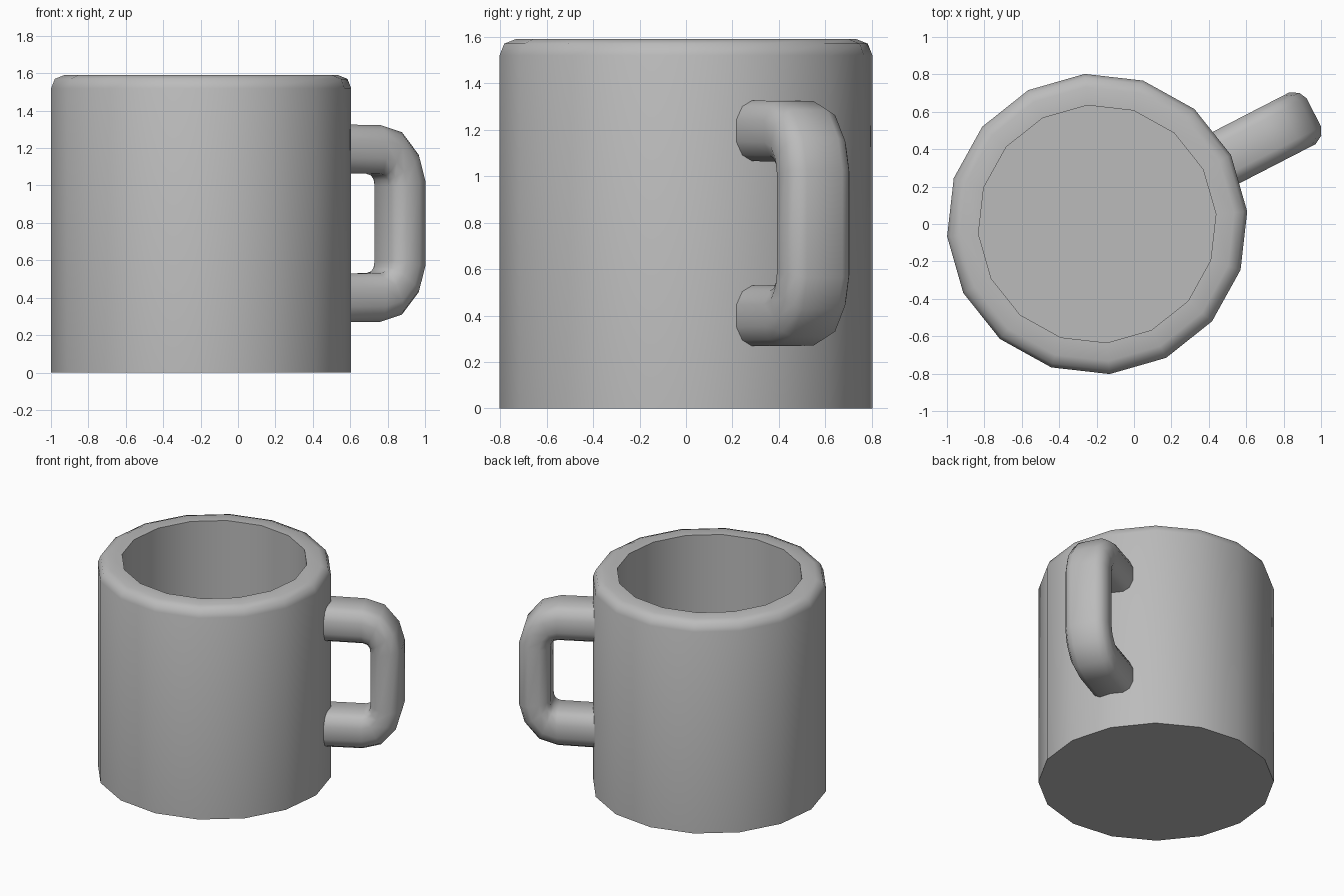
import bpy, bmesh, math
from mathutils import Vector

if "Cube" in bpy.data.objects:
    bpy.data.objects.remove(bpy.data.objects["Cube"], do_unlink=True)

CENTRE = Vector((-0.197, 0.0, 0.0))
SIDES = 16
TURN = math.radians(4.75)
HANDLE_ANGLE = TURN + math.tau / SIDES

grey = bpy.data.materials.new("grey_ceramic")
grey.use_nodes = True
colour = (0.5, 0.5, 0.5, 1.0)
grey.diffuse_color = colour
grey.node_tree.nodes["Principled BSDF"].inputs["Base Color"].default_value = colour


def skin_rings(name, rings):
    """Join closed rings of points into a capped, smooth surface."""
    bm = bmesh.new()
    loops = [[bm.verts.new(p) for p in ring] for ring in rings]
    n = len(loops[0])
    for a, b in zip(loops, loops[1:]):
        for i in range(n):
            j = (i + 1) % n
            bm.faces.new((a[i], a[j], b[j], b[i]))
    bm.faces.new(loops[0][::-1])
    bm.faces.new(loops[-1])
    bmesh.ops.recalc_face_normals(bm, faces=bm.faces)
    mesh = bpy.data.meshes.new(name)
    bm.to_mesh(mesh)
    bm.free()
    mesh.materials.append(grey)
    obj = bpy.data.objects.new(name, mesh)
    bpy.context.collection.objects.link(obj)
    bpy.ops.object.select_all(action='DESELECT')
    obj.select_set(True)
    bpy.context.view_layer.objects.active = obj
    bpy.ops.object.shade_smooth_by_angle(angle=math.radians(50))
    return obj


# Mug body: outer wall, rounded rim, inner wall and floor as (radius, height)
profile = [(0.805, 0), (0.805, 1.52), (0.785, 1.57), (0.735, 1.59),
           (0.637, 1.59), (0.637, 0.17)]
angles = [TURN + math.tau * i / SIDES for i in range(SIDES)]
skin_rings("mug_body", [
    [CENTRE + Vector((r * math.cos(a), r * math.sin(a), z)) for a in angles]
    for r, z in profile])

# Handle: rounded cross-section swept round a bracket-shaped path
quarter = [(1, 0.36), (0.83, 0.8), (0.55, 1)]
section = (quarter + [(-s, t) for s, t in quarter[::-1]]
           + [(-s, -t) for s, t in quarter] + [(s, -t) for s, t in quarter[::-1]])
HALF_WIDTH = 0.155
MID_HEIGHT = 0.797
out = Vector((math.cos(HANDLE_ANGLE), math.sin(HANDLE_ANGLE), 0))
side = Vector((-out.y, out.x, 0))

# Outer and inner edge of each upper ring, as (reach, height)
upper = [((0.70, 1.327), (0.70, 1.065)), ((1.034, 1.323), (1.036, 1.063)),
         ((1.163, 1.285), (1.066, 1.053)), ((1.264, 1.165), (1.083, 1.03)),
         ((1.303, 1.03), (1.088, 0.995))]
lower = [tuple((d, 2 * MID_HEIGHT - z) for d, z in pair) for pair in upper[::-1]]


def handle_ring(outer, inner):
    o, i = (out * d + Vector((0, 0, z)) for d, z in (outer, inner))
    mid, half = (o + i) / 2, (o - i) / 2
    return [CENTRE + mid + side * (HALF_WIDTH * s) + half * t for s, t in section]


skin_rings("handle", [handle_ring(*pair) for pair in upper + lower])
